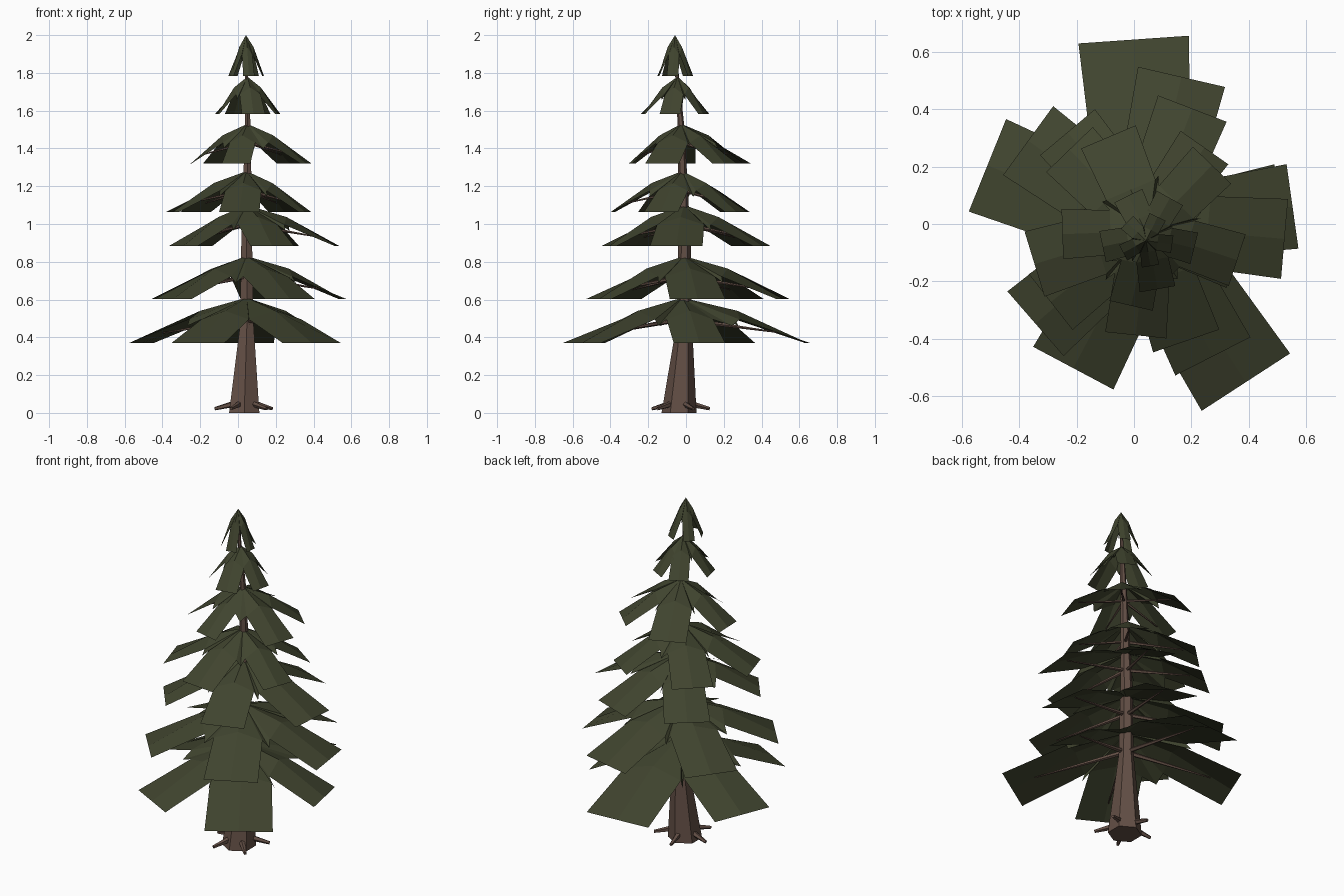
import bpy, bmesh, math
from mathutils import Vector

if "Cube" in bpy.data.objects:
    bpy.data.objects.remove(bpy.data.objects["Cube"])


def material(name, rgb):
    m = bpy.data.materials.new(name)
    m.diffuse_color = (*rgb, 1)
    m.use_nodes = True
    m.node_tree.nodes["Principled BSDF"].inputs["Base Color"].default_value = m.diffuse_color
    return m


GREEN = material("dark green needles", (0.051, 0.058, 0.028))
BROWN = material("brown bark", (0.125, 0.078, 0.06))


def finish(bm, name, mat):
    me = bpy.data.meshes.new(name)
    bm.to_mesh(me)
    bm.free()
    me.materials.append(mat)
    ob = bpy.data.objects.new(name, me)
    bpy.context.collection.objects.link(ob)


def ring(bm, center, u, v, r, n):
    return [bm.verts.new(center + r * (math.cos(a) * u + math.sin(a) * v))
            for a in (2 * math.pi * i / n for i in range(n))]


def tube(bm, points, radii, n, u, v):
    """Tapered low-poly tube through the points, capped at both ends."""
    rings = [ring(bm, Vector(p), u, v, r, n) for p, r in zip(points, radii)]
    for a, b in zip(rings, rings[1:]):
        for i in range(n):
            j = (i + 1) % n
            bm.faces.new((a[i], a[j], b[j], b[i]))
    bm.faces.new(rings[0][::-1])
    bm.faces.new(rings[-1])


def stick(bm, a, b, r0, r1):
    d = (b - a).normalized()
    u = d.cross(Vector((0, 0, 1))).normalized()
    tube(bm, (a, b), (r0, r1), 5, u, d.cross(u))


def polar(axis, angle, dist, z):
    a = math.radians(angle)
    return Vector((axis[0] + dist * math.cos(a), axis[1] + dist * math.sin(a), z))


# Trunk: slightly bent tapering hexagonal column
bm = bmesh.new()
tube(bm,
     [(0.033, -0.037, 0), (0.047, -0.009, 0.47), (0.046, -0.008, 0.9),
      (0.052, -0.025, 1.5), (0.042, -0.058, 1.92)],
     (0.0925, 0.041, 0.033, 0.018, 0.006), 6, Vector((0, 1, 0)), Vector((-1, 0, 0)))
finish(bm, "trunk", BROWN)

# Roots: five stubs at the base
bm = bmesh.new()
for k in range(5):
    ang = -45 + 72 * k
    stick(bm, polar((0.037, -0.035), ang, 0.05, 0.05),
          polar((0.037, -0.035), ang, 0.162, 0.022), 0.018, 0.009)
finish(bm, "roots", BROWN)

# Tiers: axis, top z, bottom z, [(leaf direction, reach)] counter-clockwise
TIERS = [
    ((0.045, -0.02), 0.61, 0.37, [(11, .48), (94, .665), (158, .60), (242, .547), (303, .634)]),
    ((0.045, -0.01), 0.83, 0.603, [(8, .513), (77, .537), (144, .512), (221, .515), (297, .507)]),
    ((0.045, -0.01), 1.10, 0.883, [(-5, .482), (69, .442), (130, .431), (218, .426), (289, .421)]),
    ((0.045, -0.02), 1.28, 1.063, [(-20, .33), (55, .35), (134, .389), (197, .41), (264, .37)]),
    ((0.05, -0.025), 1.53, 1.32, [(-18, .326), (46, .32), (113, .357), (182, .30), (257, .267)]),
    ((0.05, -0.045), 1.78, 1.583, [(-14, .165), (61, .155), (116, .16), (192, .163), (280, .185)]),
    ((0.042, -0.058), 2.0, 1.783, [(-8, .092), (64, .092), (136, .092), (208, .09), (280, .09)]),
]

branches = bmesh.new()
for t, (axis, top, bottom, leaves) in enumerate(TIERS):
    bm = bmesh.new()
    h = top - bottom
    apex = bm.verts.new((axis[0], axis[1], top))
    mids = []
    for ang, reach in leaves:
        a = math.radians(ang)
        side = Vector((-math.sin(a), math.cos(a), 0))
        w = reach * (0.29 if t < 5 else 0.34)
        # ridged middle row, then a straight level tip
        rows = []
        for f, half, ridge, edge in ((0.44, 0.9, 0.29, 0.48), (1, 1, 1, 1)):
            rows.append([bm.verts.new(polar(axis, ang, reach * f, top - h * drop) + side * w * half * s)
                         for s, drop in ((-1, edge), (0, ridge), (1, edge))])
        mid, tip = rows
        mids.append(mid)
        for i in (0, 1):
            bm.faces.new((apex, mid[i], mid[i + 1]))
            bm.faces.new((mid[i], tip[i], tip[i + 1], mid[i + 1]))
        if t < 5:
            stick(branches, polar(axis, ang, 0.01, top - 0.48 * h),
                  polar(axis, ang, reach * 0.8, top - 0.78 * h), 0.014 - 0.0015 * t, 0.003)
    # webs that close the skirt between neighbouring leaves
    for i in range(5):
        (a0, r0), (a1, r1) = leaves[i], leaves[(i + 1) % 5]
        a1 += 360 if a1 < a0 else 0
        notch = bm.verts.new(polar(axis, (a0 + a1) / 2, 0.29 * (r0 + r1), top - 0.62 * h))
        bm.faces.new((apex, mids[i][2], notch))
        bm.faces.new((apex, notch, mids[(i + 1) % 5][0]))
    finish(bm, "needle_tier_%d" % (t + 1), GREEN)
finish(branches, "branches", BROWN)
